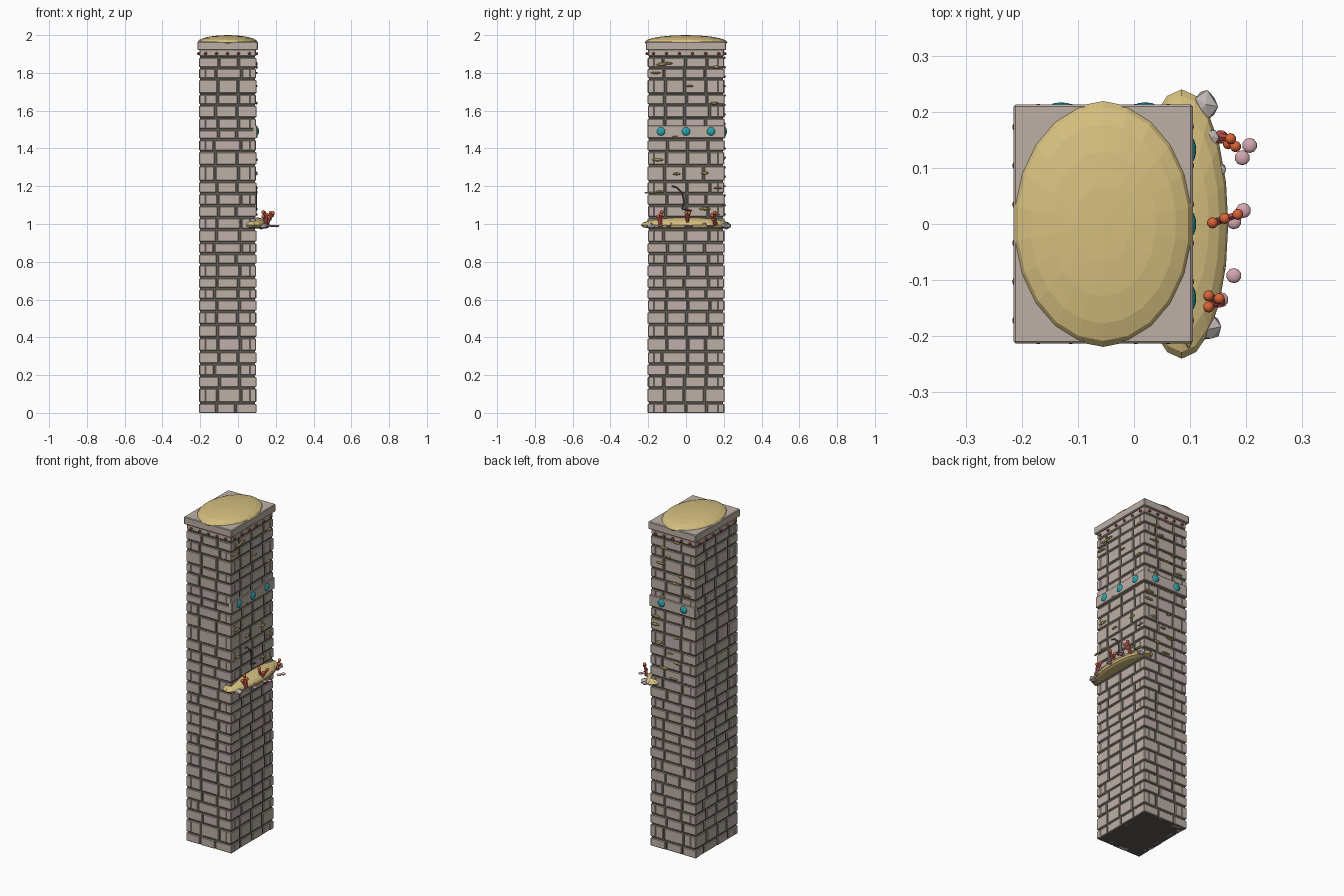
import bpy, bmesh, math, random
from mathutils import Matrix, Vector

random.seed(4)
if "Cube" in bpy.data.objects:
    bpy.data.objects.remove(bpy.data.objects["Cube"], do_unlink=True)


def material(name, rgb):
    lin = [((c + 0.055) / 1.055) ** 2.4 for c in rgb] + [1]
    m = bpy.data.materials.new(name)
    m.use_nodes = True
    m.diffuse_color = lin
    m.node_tree.nodes["Principled BSDF"].inputs["Base Color"].default_value = lin
    return m


stone = material("warm grey stone", (.74, .69, .65))
pink_stone = material("rosy grey stone", (.75, .685, .67))
mortar = material("dark mortar", (.36, .35, .32))
sand = material("sand", (.84, .75, .50))
dark_sand = material("dark sand", (.66, .56, .34))
teal = material("teal gem", (.16, .64, .67))
orange = material("orange coral", (.85, .39, .22))
red = material("red coral", (.78, .35, .34))
pale_pink = material("pale pink shell", (.83, .65, .69))
rock = material("pale rock", (.74, .71, .70))

# Tower limits
X0, X1, Y = -.207, .097, .203
CX = (X0 + X1) / 2


def box(bm, lo, hi, mat=0):
    lo, hi = Vector(lo), Vector(hi)
    size = hi - lo
    m = Matrix.Translation((lo + hi) / 2) @ Matrix.Diagonal((*size, 1))
    verts = bmesh.ops.create_cube(bm, size=1, matrix=m)["verts"]
    for f in {f for v in verts for f in v.link_faces}:
        f.material_index = mat


def ball(bm, centre, radii, detail=2, rough=0):
    m = Matrix.Translation(centre) @ Matrix.Diagonal((*radii, 1))
    verts = bmesh.ops.create_icosphere(bm, subdivisions=detail, radius=1, matrix=m)["verts"]
    for v in verts:
        v.co += Vector([random.uniform(-rough, rough) for _ in range(3)])


def rod(bm, a, b, r1, r2, sides=6):
    a, b = Vector(a), Vector(b)
    d = b - a
    m = Matrix.Translation((a + b) / 2) @ d.to_track_quat('Z', 'Y').to_matrix().to_4x4()
    bmesh.ops.create_cone(bm, cap_ends=True, segments=sides, radius1=r1, radius2=r2,
                          depth=d.length, matrix=m)


def finish(name, bm, mats, smooth=False, bevel=0):
    me = bpy.data.meshes.new(name)
    bm.to_mesh(me)
    bm.free()
    ob = bpy.data.objects.new(name, me)
    bpy.context.collection.objects.link(ob)
    for m in mats:
        me.materials.append(m)
    if bevel:
        mod = ob.modifiers.new("bevel", 'BEVEL')
        mod.width, mod.segments = bevel, 1
    if smooth:
        bpy.ops.object.select_all(action='DESELECT')
        ob.select_set(True)
        bpy.context.view_layer.objects.active = ob
        bpy.ops.object.shade_smooth_by_angle(angle=math.radians(40))
    return ob


# Mortar core behind the bricks
bm = bmesh.new()
box(bm, (X0 + .007, -Y + .007, 0), (X1 - .007, Y - .007, 1.93))
finish("mortar_core", bm, [mortar])

# Brick courses
levels = [0, .053, .133, .196, .26, .324, .398, .467, .536, .6, .658, .716, .785, .843, .902,
          .97, 1.034, 1.098, 1.162, 1.225, 1.31, 1.385, 1.448, 1.5, 1.56, 1.63, 1.687,
          1.767, 1.825, 1.883]
GAP, DEPTH = .005, .034
bm = bmesh.new()


def course(z0, z1, start, end, row, place):
    cuts = [start]
    count = round((end - start) / .1)
    step = (end - start) / count
    shift = .5 if row % 2 else 0
    cuts += [start + step * (i + shift) + random.uniform(-.012, .012)
             for i in range(0 if shift else 1, count)]
    cuts.append(end)
    for a, b in zip(cuts, cuts[1:]):
        place(a + GAP, b - GAP, z0, z1, random.uniform(0, .003), int(random.random() < .3))


for row, (low, high) in enumerate(zip(levels, levels[1:])):
    z0, z1 = low + GAP * (row > 0), high - GAP
    corner = DEPTH if row % 2 else 0
    other = DEPTH - corner
    for s in (-1, 1):
        def on_y(a, b, lo, hi, j, m):
            e = sorted((s * (Y - j), s * (Y - DEPTH)))
            box(bm, (a, e[0], lo), (b, e[1], hi), m)

        def on_x(a, b, lo, hi, j, m):
            e = sorted((CX + s * (X1 - CX - j), CX + s * (X1 - CX - DEPTH)))
            box(bm, (e[0], a, lo), (e[1], b, hi), m)

        course(z0, z1, X0 + corner - GAP, X1 - corner + GAP, row, on_y)
        course(z0, z1, -Y + other - GAP, Y - other + GAP, row + 1, on_x)
finish("bricks", bm, [stone, pink_stone], bevel=.003)

# Cornice: recessed frieze and wide slab
bm = bmesh.new()
box(bm, (X0 + .003, -Y + .003, 1.887), (X1 - .003, Y - .003, 1.925))
box(bm, (CX - .16, -.213, 1.921), (CX + .16, .213, 1.966))
finish("cornice", bm, [stone], bevel=.004)

# Coral beads along the frieze
bm = bmesh.new()
for s in (-1, 1):
    for i in range(6):
        ball(bm, (CX + s * .154, -.172 + i * .069, 1.902), (.009, .01, .009), 1)
    for i in range(5):
        ball(bm, (X0 + .036 + i * .058, s * .206, 1.902), (.01, .009, .009), 1)
finish("frieze_beads", bm, [red])

# Sand dome on top
bm = bmesh.new()
bmesh.ops.create_uvsphere(bm, u_segments=22, v_segments=10, radius=1,
                          matrix=Matrix.Translation((CX, 0, 1.962)) @ Matrix.Diagonal((.161, .219, .038, 1)))
finish("sand_dome", bm, [sand])

# Plain bands and gems on the left and back faces
bm = bmesh.new()
box(bm, (X1 - .02, -Y, 1.455), (X1 + .005, Y + .005, 1.522))
box(bm, (X0, Y - .02, 1.455), (X1 + .005, Y + .005, 1.522))
finish("gem_bands", bm, [stone], bevel=.003)
bm = bmesh.new()
for y in (-.132, 0, .132):
    ball(bm, (X1 + .004, y, 1.49), (.01, .023, .023))
for x in (-.13, .02):
    ball(bm, (x, Y + .004, 1.49), (.023, .01, .023))
finish("gems", bm, [teal], smooth=True)

# Sand clumps caught on the left face, placed as (y, z), then on the back face
bm = bmesh.new()
spots = [(-.13, 1.845), (-.16, 1.80), (.02, 1.73), (.15, 1.64), (.16, 1.83), (-.06, 1.465),
         (-.15, 1.34), (.1, 1.27), (-.05, 1.265), (-.14, 1.17), (-.19, 1.165),
         (.1, 1.08), (.15, 1.05), (-.1, 1.85), (.17, 1.19)]
for y, z in spots:
    ball(bm, (X1, y, z), (.008, random.uniform(.018, .034), random.uniform(.005, .009)))
for i in range(16):
    z = 1.05 + .05 * i + (.08 if i > 7 else 0)
    ball(bm, (random.uniform(X0 + .04, X1 - .03), Y, z),
         (random.uniform(.018, .034), .008, random.uniform(.005, .009)))
finish("sand_clumps", bm, [dark_sand])

# Crack in the wall above the ledge
bm = bmesh.new()
path = [(-.075, 1.2), (-.05, 1.195), (-.02, 1.165), (-.01, 1.12), (-.02, 1.08), (.03, 1.07)]
for (ya, za), (yb, zb) in zip(path, path[1:]):
    rod(bm, (X1, ya, za), (X1, yb, zb), .004, .004, 4)
finish("wall_crack", bm, [mortar])

# Sandy ledge with a flat underside
bm = bmesh.new()
bmesh.ops.create_uvsphere(bm, u_segments=20, v_segments=10, radius=1,
                          matrix=Matrix.Translation((.085, 0, .995)) @ Matrix.Diagonal((.083, .24, .04, 1)))
for v in bm.verts:
    v.co.z = max(v.co.z, .976)
finish("sand_ledge", bm, [sand])

# Rocks on the ledge
bm = bmesh.new()
for x, y, z, r in ((.125, .212, .99, .026), (.133, -.185, .99, .022), (.152, .098, 1, .013),
                   (.15, -.077, 1, .014), (.14, .155, 1.005, .013)):
    ball(bm, (x, y, z), (r, r * 1.15, r * .7), 1, r * .15)
finish("ledge_rocks", bm, [rock])

# Corals: a base and the branch tips
corals = [((.15, -.137, 1), [(.133, -.128, 1.063), (.133, -.148, 1.04), (.152, -.133, 1.05)]),
          ((.15, .005, 1), [(.14, .002, 1.06), (.185, .017, 1.058), (.162, .01, 1.035)]),
          ((.155, .155, 1), [(.172, .152, 1.06), (.181, .138, 1.045), (.168, .143, 1.025)])]
stems, tips = bmesh.new(), bmesh.new()
for base, ends in corals:
    ball(stems, base, (.014, .014, .01), 1)
    for end in ends:
        rod(stems, base, end, .008, .006)
        ball(tips, end, (.01, .01, .01))
finish("coral_stems", stems, [red])
finish("coral_tips", tips, [orange], smooth=True)

# Shells on the outer rim
bm = bmesh.new()
for x, y in ((.206, .14), (.193, .118), (.195, .024), (.178, .004), (.178, -.092), (.155, -.135)):
    ball(bm, (x, y, .99), (.0135, .0135, .006))
finish("rim_shells", bm, [pale_pink], smooth=True)
